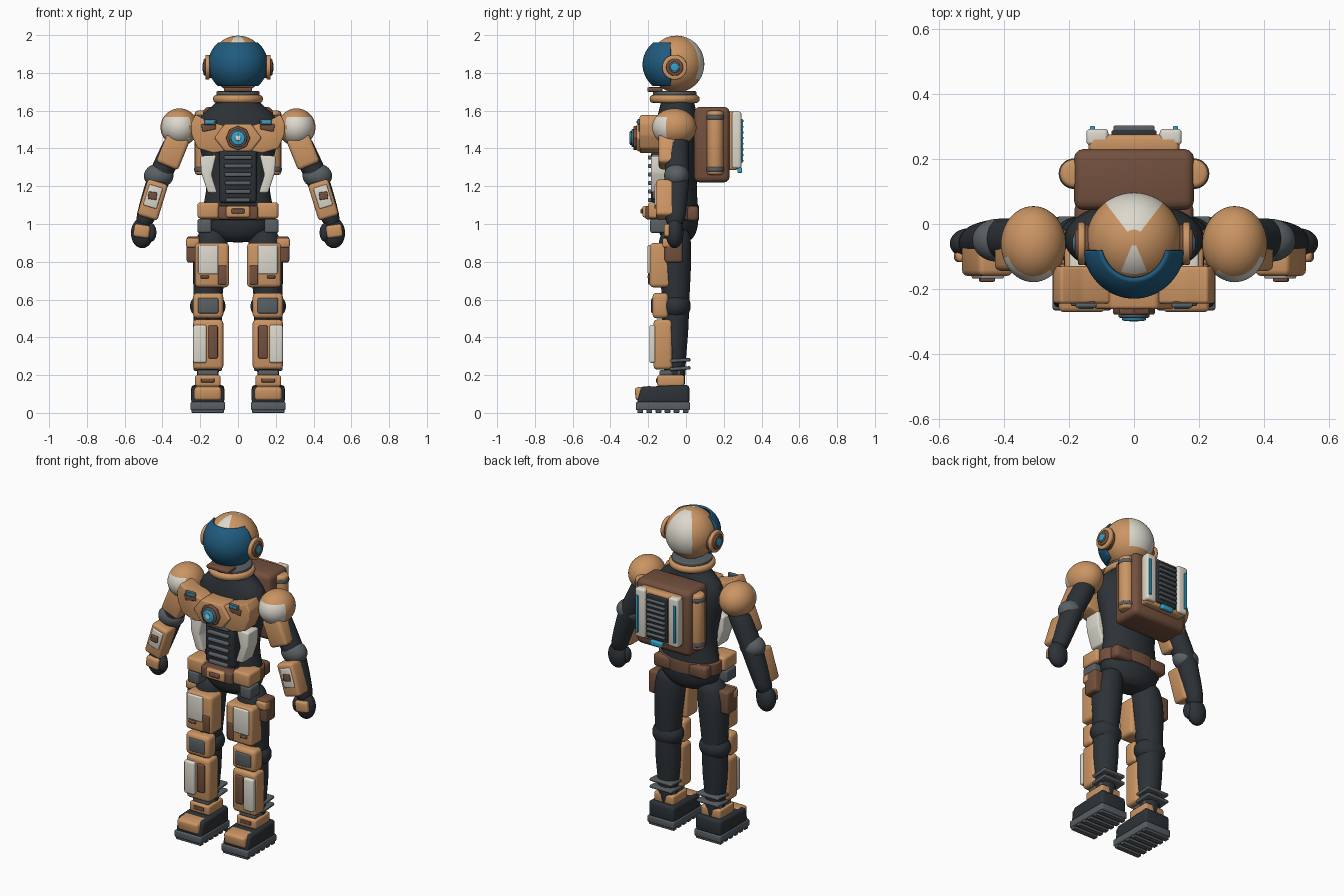
import bpy, bmesh, math
from mathutils import Matrix, Vector

cube = bpy.data.objects.get("Cube")
if cube:
    bpy.data.objects.remove(cube)


def material(name, rgb):
    m = bpy.data.materials.new(name)
    m.use_nodes = True
    m.diffuse_color = (*rgb, 1)
    m.node_tree.nodes["Principled BSDF"].inputs["Base Color"].default_value = (*rgb, 1)
    return m


ORANGE = material("copper_orange", (.60, .30, .125))
WHITE = material("bone_white", (.72, .69, .61))
BROWN = material("leather_brown", (.17, .08, .048))
DARK = material("suit_charcoal", (.026, .032, .038))
GREY = material("metal_grey", (.10, .115, .125))
BLUE = material("visor_blue", (.014, .105, .21))
CYAN = material("light_cyan", (.03, .36, .60))
made = []


def finish(name, bm, mats, rule=None):
    bmesh.ops.recalc_face_normals(bm, faces=bm.faces)
    if rule:
        for f in bm.faces:
            f.material_index = int(rule(f.calc_center_median()))
    mesh = bpy.data.meshes.new(name)
    bm.to_mesh(mesh)
    bm.free()
    for m in mats:
        mesh.materials.append(m)
    ob = bpy.data.objects.new(name, mesh)
    bpy.context.collection.objects.link(ob)
    made.append(ob)
    return ob


def sides(name, both):
    return [(1, "left_" + name), (-1, "right_" + name)] if both else [(1, name)]


def bevel(bm, width, edges=None):
    if width:
        bmesh.ops.bevel(bm, geom=list(edges or bm.edges), offset=width, segments=3,
                        profile=.5, affect='EDGES', clamp_overlap=True)


def box(name, mat, loc, size, round_=.012, tilt=0, both=False, pitch=0):
    for s, n in sides(name, both):
        bm = bmesh.new()
        bmesh.ops.create_cube(bm, size=1, matrix=Matrix.Diagonal((*size, 1)))
        bevel(bm, min(round_, min(size) * .45))
        ob = finish(n, bm, [mat])
        ob.location = (loc[0] * s, loc[1], loc[2])
        ob.rotation_euler = (math.radians(pitch), math.radians(tilt * s), 0)


def ball(name, mats, loc, radii, rule=None, both=False):
    # rule receives the mirrored-side local centre divided by the radii
    for s, n in sides(name, both):
        bm = bmesh.new()
        bmesh.ops.create_uvsphere(bm, u_segments=48, v_segments=28, radius=1)
        r = (lambda c: rule(Vector((c.x * s, c.y, c.z)))) if rule else None
        ob = finish(n, bm, mats, r)
        ob.data.transform(Matrix.Diagonal((*radii, 1)))
        ob.location = (loc[0] * s, loc[1], loc[2])


def disc(name, mat, loc, r, depth, axis='Z', round_=.006, both=False, ry=None, n_sides=40):
    turn = {'Z': Matrix(), 'X': Matrix.Rotation(math.pi / 2, 4, 'Y'),
            'Y': Matrix.Rotation(math.pi / 2, 4, 'X')}[axis]
    for s, n in sides(name, both):
        bm = bmesh.new()
        bmesh.ops.create_cone(bm, cap_ends=True, segments=n_sides, radius1=r, radius2=r, depth=depth)
        bevel(bm, min(round_, depth * .45), [e for e in bm.edges if abs(e.verts[0].co.z - e.verts[1].co.z) < 1e-5])
        bmesh.ops.transform(bm, verts=bm.verts, matrix=turn @ Matrix.Diagonal((1, (ry or r) / r, 1, 1)))
        finish(n, bm, [mat]).location = (loc[0] * s, loc[1], loc[2])


def plate(name, mat, outline, y_front, y_back, round_=.01, both=False):
    for s, n in sides(name, both):
        bm = bmesh.new()
        face = bm.faces.new([bm.verts.new((x * s, y_front, z)) for x, z in outline])
        ext = bmesh.ops.extrude_face_region(bm, geom=[face])
        for v in ext["geom"]:
            if isinstance(v, bmesh.types.BMVert):
                v.co.y = y_back
        bmesh.ops.recalc_face_normals(bm, faces=bm.faces)
        bevel(bm, round_)
        finish(n, bm, [mat])


def loft(name, mat, rings, both=False, n=20):
    # rings: x, y, z, rx, ry
    for s, label in sides(name, both):
        bm = bmesh.new()
        loops = [[bm.verts.new((s * x + 1.02 * rx * math.cos(2 * math.pi * i / n),
                                y + 1.02 * ry * math.sin(2 * math.pi * i / n), z))
                  for i in range(n)] for x, y, z, rx, ry in rings]
        for a, b in zip(loops, loops[1:]):
            for i in range(n):
                bm.faces.new((a[i], a[(i + 1) % n], b[(i + 1) % n], b[i]))
        bm.faces.new(loops[0])
        bm.faces.new(loops[-1])
        ob = finish(label, bm, [mat])
        ob.modifiers.new("smooth", 'SUBSURF').levels = 1


# Helmet with white crown wedges
def crown(c):
    az = abs(math.degrees(math.atan2(c.x, c.y)))
    r = math.hypot(c.x, c.y)
    return (az < 37.5 and r > .25 and c.z > -.55) or (az > 157.5 and r > .1 and c.z > .7)


ball("helmet", [ORANGE, WHITE], (0, -.05, 1.847), (.147, .147, .15), crown)

# Visor shell trimmed to a band
bm = bmesh.new()
bmesh.ops.create_uvsphere(bm, u_segments=64, v_segments=40, radius=1,
                          matrix=Matrix.Translation((0, -.06, 1.845)) @ Matrix.Diagonal((.16, .17, .155, 1)))
for co, no in (((0, 0, 1.962), (0, 0, 1)), ((0, 0, 1.73), (0, 0, -1)), ((0, -.082, 0), (0, 1, 0))):
    bmesh.ops.bisect_plane(bm, geom=bm.verts[:] + bm.edges[:] + bm.faces[:], plane_co=co,
                           plane_no=no, clear_outer=True)
visor = finish("visor", bm, [BLUE])
visor.modifiers.new("thickness", 'SOLIDIFY').thickness = .012

# Ear pods
for part, mat, x, r, d in (("ear_base", BROWN, .145, .058, .05), ("ear_rim", ORANGE, .162, .066, .022),
                           ("ear_hub", BROWN, .172, .045, .02), ("ear_ring", GREY, .177, .03, .018),
                           ("ear_light", CYAN, .18, .022, .018)):
    disc(part, mat, (x, -.06, 1.83), r, d, 'X', both=True)

# Neck collar
disc("collar_ring", ORANGE, (0, -.06, 1.662), .132, .042, round_=.018)
disc("collar_band", GREY, (0, -.06, 1.692), .115, .022)
box("chin_guard", BROWN, (0, -.165, 1.712), (.15, .08, .024), .008)

# Torso suit
loft("torso", DARK, [(0, -.045, z, rx, ry) for z, rx, ry in (
    (.9, .08, .06), (.94, .155, .095), (1, .19, .11), (1.07, .19, .11), (1.16, .165, .1), (1.26, .163, .1),
    (1.38, .195, .115), (1.5, .22, .115), (1.575, .2, .105), (1.625, .13, .09), (1.66, .1, .085), (1.71, .1, .085))], n=32)

# Chest armour and core light
plate("chest_wing", ORANGE, [(.07, 1.52), (.16, 1.545), (.225, 1.58), (.25, 1.53), (.245, 1.47),
                             (.215, 1.4), (.13, 1.375), (.07, 1.385)], -.245, -.13, both=True)
plate("chest_core", ORANGE, [(-.125, 1.455), (-.07, 1.53), (.07, 1.53), (.125, 1.455), (.07, 1.385), (-.07, 1.385)],
      -.262, -.14)
for part, mat, y, r, n in (("core_mount", BROWN, -.267, .064, 8), ("core_ring", GREY, -.277, .048, 40),
                           ("core_light", CYAN, -.286, .037, 40)):
    disc(part, mat, (0, y, 1.455), r, .024, 'Y', n_sides=n)
disc("core_glint", WHITE, (0, -.297, 1.455), .015, .006, 'Y', .002)
box("wing_panel", BROWN, (.155, -.245, 1.515), (.075, .014, .04), .005, 12, True)
box("wing_light_frame", GREY, (.148, -.25, 1.54), (.066, .014, .03), .005, 0, True)
box("wing_light", CYAN, (.148, -.256, 1.54), (.05, .01, .016), .003, 0, True)

# Abdomen
box("abdomen_panel", DARK, (0, -.145, 1.25), (.2, .08, .28), .02)
for i in range(6):
    box("abdomen_rib_%d" % (i + 1), GREY, (0, -.188, 1.352 - i * .045), (.15 - i * .004, .028, .022), .007)
plate("flank_panel", WHITE, [(.115, 1.365), (.2, 1.36), (.195, 1.27), (.16, 1.165), (.11, 1.165), (.14, 1.26)],
      -.185, -.08, both=True)

# Belt
disc("belt", BROWN, (0, -.045, 1.06), .2, .075, ry=.115)
box("belt_pouch", ORANGE, (.157, -.135, 1.072), (.115, .13, .085), .015, 0, True)
box("belt_front", BROWN, (0, -.17, 1.06), (.21, .09, .07), .01)
box("buckle", ORANGE, (0, -.215, 1.065), (.125, .03, .06), .01)
box("buckle_button", BROWN, (0, -.232, 1.068), (.068, .016, .026), .006)
box("hip_block", GREY, (.178, -.14, .99), (.075, .1, .075), .012, 0, True)
box("rear_pouch", BROWN, (.12, .035, 1.055), (.125, .065, .08), .02, 0, True)

# Shoulders, arms and hands
ball("shoulder", [ORANGE, WHITE], (.31, -.062, 1.512), (.1, .117, .1),
     lambda c: c.y < -.38 and c.z < .5 and c.x > -.55, True)
loft("arm", DARK, [(.3, -.05, 1.5, .07, .065), (.35, -.05, 1.38, .07, .065), (.41, -.045, 1.27, .065, .064),
                   (.45, -.05, 1.15, .06, .06), (.485, -.055, 1.05, .052, .055), (.5, -.06, .98, .045, .045)], True)
box("upper_arm_plate", ORANGE, (.345, -.095, 1.385), (.125, .1, .17), .02, -22, True)
ball("elbow", [GREY], (.42, -.05, 1.255), (.078, .066, .064), both=True)
box("forearm_plate", ORANGE, (.452, -.11, 1.128), (.112, .1, .2), .018, -17, True)
box("forearm_panel", WHITE, (.45, -.16, 1.145), (.074, .016, .115), .007, -17, True)
box("forearm_button", BROWN, (.453, -.17, 1.15), (.046, .016, .04), .005, -8, True)
ball("hand", [DARK], (.507, -.06, .952), (.06, .047, .08), both=True)
ball("thumb", [DARK], (.46, -.075, .955), (.028, .03, .048), both=True)
box("knuckle_plate", ORANGE, (.51, -.1, .962), (.085, .035, .068), .014, -8, True)

# Legs
loft("leg", DARK, [(.13, -.05, .98, .06, .07), (.14, -.06, .92, .09, .085), (.15, -.06, .82, .092, .088),
                   (.155, -.055, .7, .082, .078), (.16, -.055, .6, .074, .072), (.16, -.055, .5, .074, .07),
                   (.16, -.06, .4, .076, .07), (.16, -.06, .3, .065, .06), (.16, -.06, .2, .055, .055),
                   (.16, -.06, .1, .055, .055)], True)
box("thigh_plate", ORANGE, (.138, -.135, .782), (.18, .115, .235), .02, 0, True)
box("thigh_panel", WHITE, (.158, -.193, .812), (.105, .02, .155), .008, 0, True)
box("thigh_strap", BROWN, (.083, -.192, .73), (.045, .016, .1), .006, 0, True)
box("thigh_tab", BROWN, (.175, -.195, .72), (.045, .018, .016), .005, 0, True)
box("holster", BROWN, (.235, -.065, .865), (.075, .095, .14), .015, 0, True)
box("holster_flap", ORANGE, (.24, -.1, .9), (.07, .05, .05), .012, 0, True)
ball("knee", [DARK], (.16, -.055, .565), (.094, .08, .075), both=True)
box("knee_plate", ORANGE, (.158, -.135, .568), (.16, .085, .135), .022, 0, True)
box("knee_inset", GREY, (.158, -.175, .568), (.108, .018, .082), .008, 0, True)
box("shin_plate", ORANGE, (.158, -.122, .362), (.16, .1, .265), .02, 0, True)
box("shin_panel", WHITE, (.202, -.178, .365), (.07, .032, .2), .01, 0, True)
box("shin_strap", BROWN, (.132, -.173, .375), (.05, .022, .175), .008, 0, True)

# Ankles and boots
for i, z in enumerate((.235, .278)):
    box("ankle_fin_%d" % (i + 1), GREY, (.16, -.032, z), (.15, .11, .018), .006, 0, True, 4)
box("ankle_band", GREY, (.16, -.085, .212), (.11, .11, .03), .008, 0, True)
box("ankle_cuff", ORANGE, (.16, -.08, .17), (.135, .145, .06), .012, 0, True)
box("ankle_tab", BROWN, (.16, -.152, .172), (.07, .014, .022), .004, 0, True)
for s, n in sides("boot", True):
    bm = bmesh.new()
    bmesh.ops.create_cube(bm, size=1, matrix=Matrix.Translation((.16 * s, -.122, .098))
                          @ Matrix.Diagonal((.175, .28, .1, 1)))
    for v in bm.verts:
        if v.co.z > .1 and v.co.y < -.15:
            v.co.y += .025
            v.co.z -= .01
    bevel(bm, .018)
    finish(n, bm, [DARK])
box("toe_cap", ORANGE, (.16, -.222, .104), (.145, .095, .07), .016, 0, True, 6)
box("sole", GREY, (.16, -.122, .036), (.182, .288, .044), .008, 0, True)
for i in range(6):
    box("tread_%d" % (i + 1), GREY, (.16, -.242 + i * .048, .01), (.17, .03, .02), .003, 0, True)

# Backpack
box("backpack", BROWN, (0, .137, 1.42), (.37, .188, .4), .03)
disc("canister", ORANGE, (.185, .155, 1.43), .044, .34, round_=.015, both=True)
for i, z in enumerate((1.565, 1.29)):
    disc("canister_band_%d" % (i + 1), GREY, (.185, .155, z), .047, .024, both=True)
box("pack_panel", ORANGE, (0, .245, 1.44), (.28, .06, .31), .015)
box("vent_panel", DARK, (0, .278, 1.44), (.14, .02, .27), .006)
for i in range(8):
    box("vent_slat_%d" % (i + 1), GREY, (0, .291, 1.545 - i * .03), (.125, .026, .014), .005)
box("pack_rail", WHITE, (.113, .268, 1.445), (.068, .05, .3), .012, 0, True)
box("pack_light", CYAN, (.128, .295, 1.44), (.016, .014, .23), .004, 0, True)
box("pack_status_light", CYAN, (0, .285, 1.285), (.08, .025, .03), .006)

bpy.ops.object.select_all(action='DESELECT')
for ob in made:
    ob.select_set(True)
bpy.context.view_layer.objects.active = made[0]
bpy.ops.object.shade_smooth_by_angle(angle=math.radians(38))
